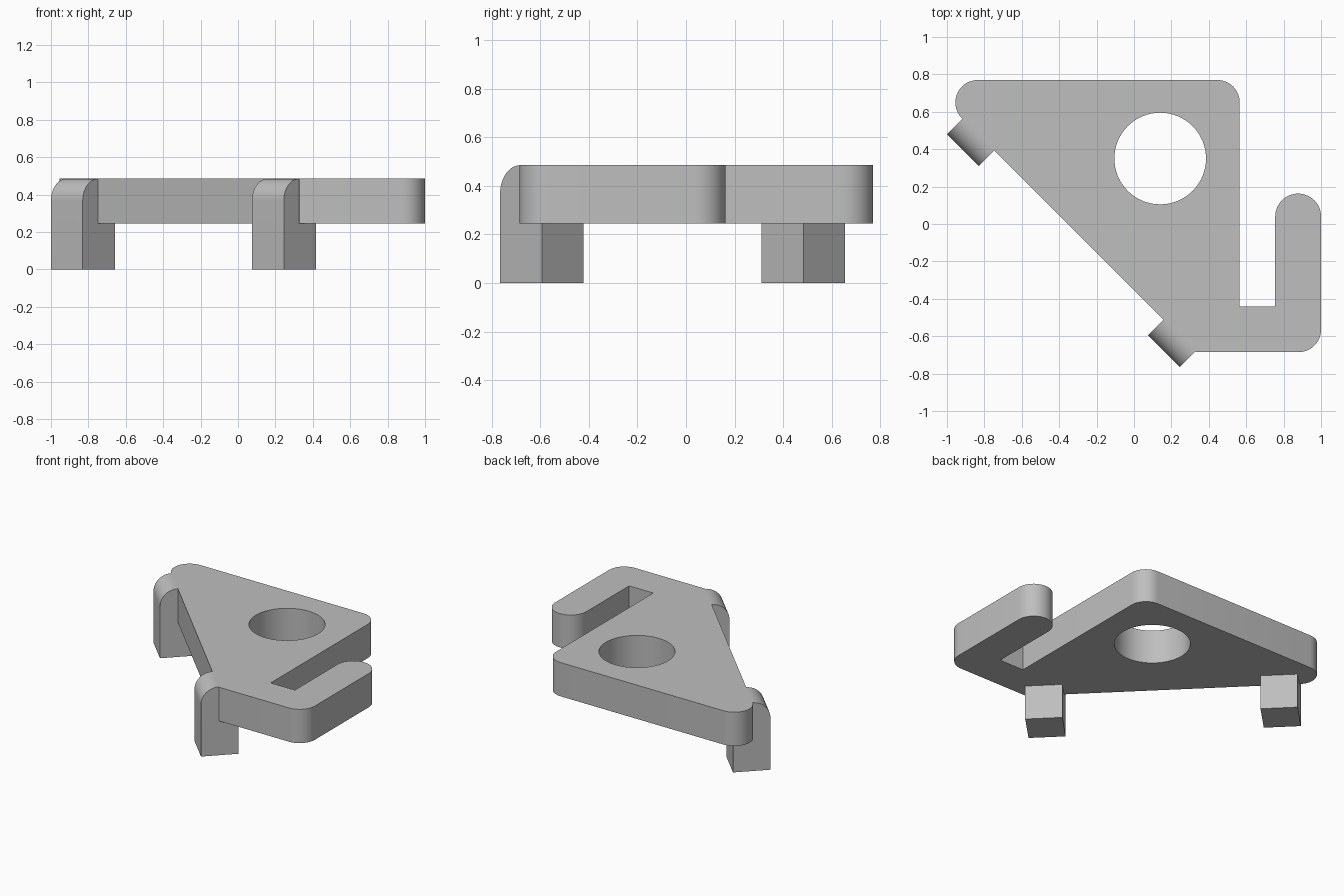
import bpy, bmesh, math
from mathutils import Vector, Matrix

if "Cube" in bpy.data.objects:
    bpy.data.objects.remove(bpy.data.objects["Cube"])

PLATE_Z0, PLATE_Z1 = 0.245, 0.485
R = 0.12

grey = bpy.data.materials.new("plain grey")
grey.diffuse_color = (0.52, 0.52, 0.52, 1)
grey.use_nodes = True
grey.node_tree.nodes["Principled BSDF"].inputs["Base Color"].default_value = grey.diffuse_color


def rounded(points, steps=14):
    """Turn (x, y, radius) corners into a filleted outline."""
    out = []
    n = len(points)
    for i, (x, y, r) in enumerate(points):
        p = Vector((x, y))
        if r == 0:
            out.append(p)
            continue
        a = (Vector(points[i - 1][:2]) - p).normalized()
        b = (Vector(points[(i + 1) % n][:2]) - p).normalized()
        half = a.angle(b) / 2
        centre = p + (a + b).normalized() * (r / math.sin(half))
        start = p + a * (r / math.tan(half)) - centre
        end = p + b * (r / math.tan(half)) - centre
        sweep = math.atan2(start.x * end.y - start.y * end.x, start.dot(end))
        for k in range(steps + 1):
            out.append(centre + Matrix.Rotation(sweep * k / steps, 2) @ start)
    return out


def prism(name, outline, height, matrix):
    """Extrude a flat outline along local z and place it."""
    bm = bmesh.new()
    face = bm.faces.new([bm.verts.new((p[0], p[1], 0)) for p in outline])
    top = bmesh.ops.extrude_face_region(bm, geom=[face])["geom"]
    bmesh.ops.translate(bm, vec=(0, 0, height),
                        verts=[v for v in top if isinstance(v, bmesh.types.BMVert)])
    bmesh.ops.remove_doubles(bm, verts=bm.verts, dist=1e-5)
    bmesh.ops.recalc_face_normals(bm, faces=bm.faces)
    bm.transform(matrix)
    mesh = bpy.data.meshes.new(name)
    bm.to_mesh(mesh)
    bm.free()
    mesh.materials.append(grey)
    ob = bpy.data.objects.new(name, mesh)
    bpy.context.collection.objects.link(ob)
    return ob


def circle(cx, cy, r, n):
    return [(cx + r * math.cos(2 * math.pi * k / n),
             cy + r * math.sin(2 * math.pi * k / n)) for k in range(n)]


def finish(ob, cutters):
    """Cut the holes, then smooth the rounded surfaces."""
    bpy.ops.object.select_all(action='DESELECT')
    bpy.context.view_layer.objects.active = ob
    ob.select_set(True)
    for cutter in cutters:
        mod = ob.modifiers.new("cut", 'BOOLEAN')
        mod.operation, mod.solver, mod.object = 'DIFFERENCE', 'EXACT', cutter
        bpy.ops.object.modifier_apply(modifier=mod.name)
        bpy.data.objects.remove(cutter)
    bpy.ops.object.shade_smooth_by_angle(angle=math.radians(30))


# Triangular plate with a hooked finger and a large round hole
outline = rounded([
    (-1.125, 0.77, R), (0.565, 0.77, R), (0.565, -0.44, 0), (0.755, -0.44, 0),
    (0.755, 0.1625, 0.1224), (1.0, 0.1625, 0.1224), (1.0, -0.685, R),
    (0.33, -0.685, 0)])
plate = prism("plate", outline, PLATE_Z1 - PLATE_Z0,
              Matrix.Translation((0, 0, PLATE_Z0)))
bore = prism("bore_cutter", circle(0.14, 0.35, 0.245, 64), 1, Matrix())
finish(plate, [bore])

# Clamp legs: profile is (depth, height), extruded across the leg's width
DEPTH, WIDTH = 0.245, 0.24
BOLT_Z, POCKET = 0.122, 0.07
leg_profile = rounded([(0, 0, 0), (DEPTH, 0, 0), (DEPTH, PLATE_Z0, 0),
                       (0.1167, PLATE_Z0, 0), (0.1167, PLATE_Z1, 0),
                       (0, PLATE_Z1, 0.1166)])
s = math.sqrt(0.5)


def leg(name, x, y):
    # depth runs along (1, 1), width along (1, -1) from the given corner
    place = Matrix(((s, 0, s, x), (s, 0, -s, y), (0, 1, 0, 0), (0, 0, 0, 1)))
    ob = prism(name, leg_profile, WIDTH, place)
    # cutters run along the depth; local x spans the leg's width
    drill = Matrix(((s, 0, s, x), (-s, 0, s, y), (0, 1, 0, 0), (0, 0, 0, 1)))
    bolt = prism("bolt_cutter", circle(WIDTH / 2, BOLT_Z, 0.047, 32), 0.5,
                 drill @ Matrix.Translation((0, 0, -0.1)))
    nut = prism("nut_cutter", circle(WIDTH / 2, BOLT_Z, 0.098, 6), 0.2,
                drill @ Matrix.Translation((0, 0, DEPTH - POCKET)))
    finish(ob, [bolt, nut])


leg("upper_leg", -1.0, 0.48)
leg("lower_leg", 0.075, -0.595)
